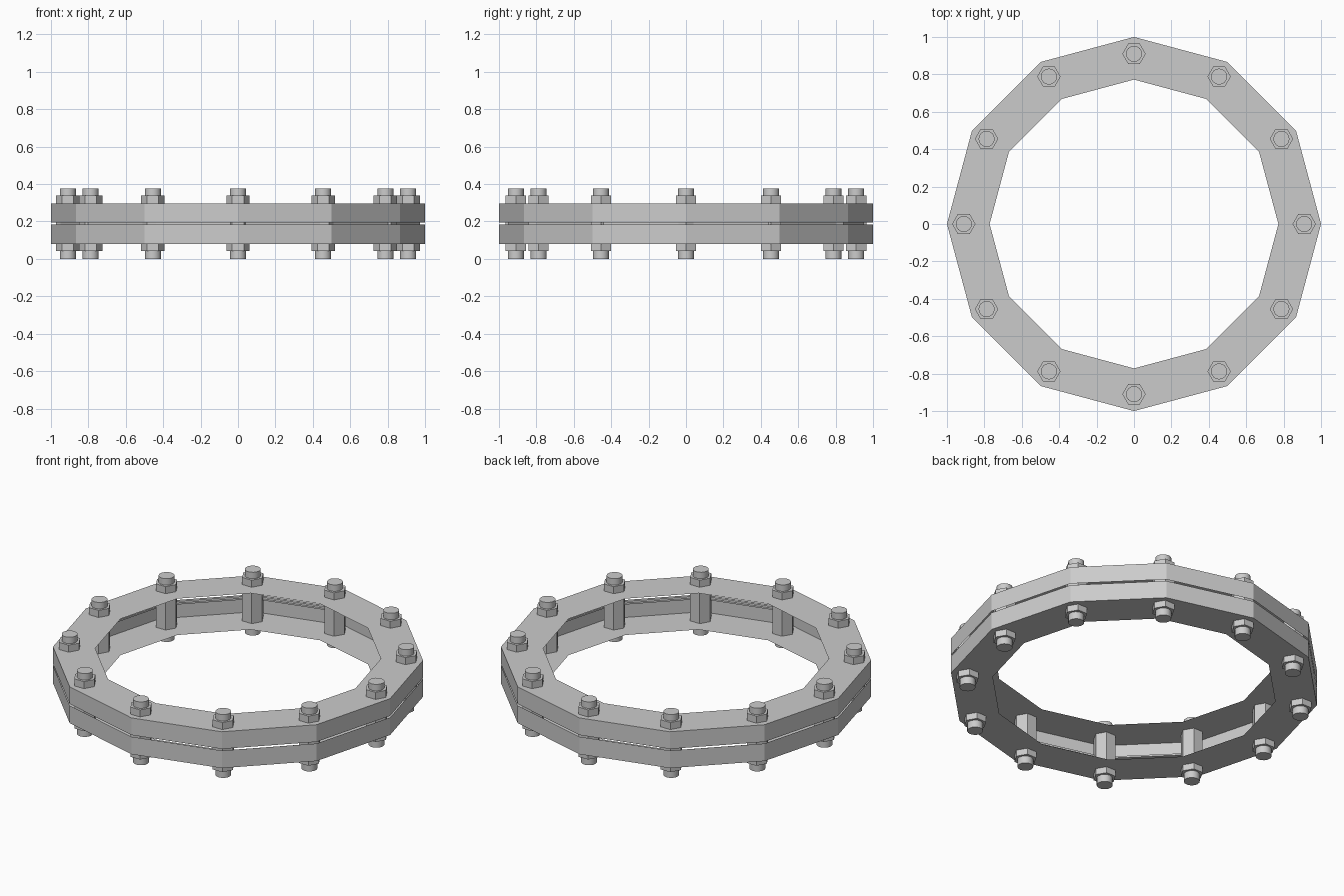
import bpy, bmesh
from math import sin, cos, pi

if "Cube" in bpy.data.objects:
    bpy.data.objects.remove(bpy.data.objects["Cube"])

SIDES = 12


def mesh_object(name, bm):
    mesh = bpy.data.meshes.new(name)
    bm.to_mesh(mesh)
    bm.free()
    obj = bpy.data.objects.new(name, mesh)
    bpy.context.collection.objects.link(obj)
    return obj


def lathe(name, profile, closed=False):
    """Sweep a (radius, z) profile round a twelve-sided ring."""
    bm = bmesh.new()
    rings = [[bm.verts.new((r * cos(2 * pi * i / SIDES), r * sin(2 * pi * i / SIDES), z))
              for i in range(SIDES)] for r, z in profile]
    pairs = list(zip(rings, rings[1:]))
    if closed:
        pairs.append((rings[-1], rings[0]))
    for a, b in pairs:
        for i in range(SIDES):
            j = (i + 1) % SIDES
            bm.faces.new((a[i], a[j], b[j], b[i]))
    return mesh_object(name, bm)


def prism(name, x, y, z0, z1, radius, sides):
    bpy.ops.mesh.primitive_cylinder_add(vertices=sides, radius=radius, depth=z1 - z0,
                                        location=(x, y, (z0 + z1) / 2))
    obj = bpy.context.object
    obj.name = name
    return obj


# Two open channel rings: an outer wall and one flat plate each
lathe("lower_ring", [(0.772, 0.08), (1.0, 0.08), (1.0, 0.184)])
lathe("upper_ring", [(1.0, 0.194), (1.0, 0.296), (0.772, 0.296)])

# Narrow recessed seal between the rings
lathe("seal", [(0.94, 0.184), (0.96, 0.184), (0.96, 0.194), (0.94, 0.194)], closed=True)

# Bolts with long hexagonal sleeves passing through both plates
for k in range(SIDES):
    a = 2 * pi * k / SIDES
    x, y = 0.91 * cos(a), 0.91 * sin(a)
    sleeve = prism(f"hex_sleeve_{k + 1}", x, y, 0.043, 0.338, 0.0625, 6)
    sleeve.rotation_euler.z = pi / 6
    bolt = prism(f"bolt_{k + 1}", x, y, 0.0, 0.376, 0.043, 16)
    bpy.ops.object.shade_smooth_by_angle(angle=0.6)
